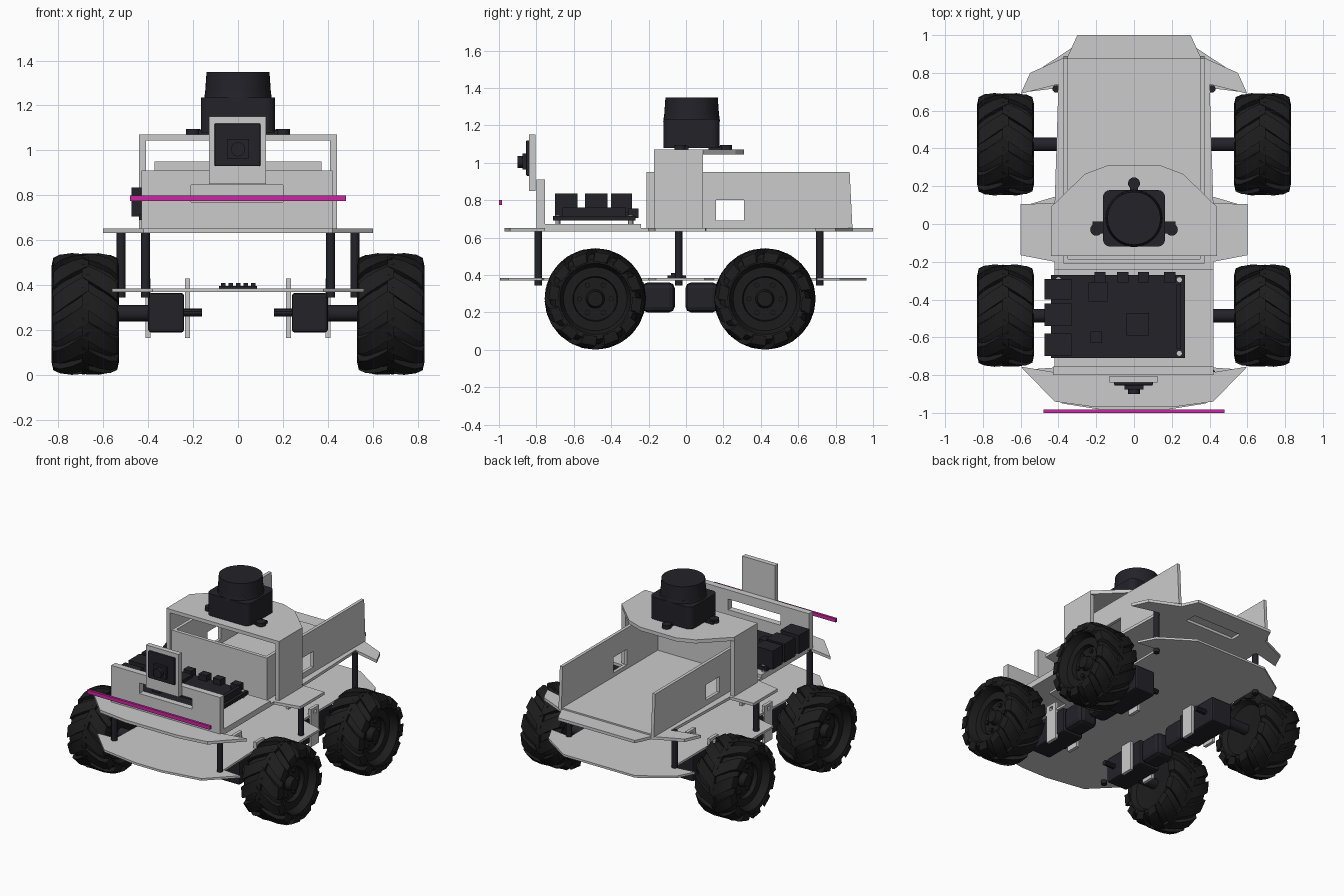
import bpy, bmesh, math
from mathutils import Matrix, Vector

if "Cube" in bpy.data.objects:
    bpy.data.objects.remove(bpy.data.objects["Cube"])


def mat(name, rgb):
    m = bpy.data.materials.new(name)
    m.diffuse_color = (*rgb, 1)
    m.use_nodes = True
    m.node_tree.nodes["Principled BSDF"].inputs["Base Color"].default_value = m.diffuse_color
    return m


RUBBER = mat("rubber", (0.012, 0.012, 0.012))
DARK = mat("dark_plastic", (0.016, 0.016, 0.022))
PINK = mat("magenta", (0.6, 0.02, 0.36))


def finish(bm, name, m=None, smooth=False):
    bmesh.ops.recalc_face_normals(bm, faces=bm.faces[:])
    me = bpy.data.meshes.new(name)
    bm.to_mesh(me)
    bm.free()
    ob = bpy.data.objects.new(name, me)
    bpy.context.collection.objects.link(ob)
    if m:
        me.materials.append(m)
    if smooth:
        bpy.ops.object.select_all(action='DESELECT')
        ob.select_set(True)
        bpy.context.view_layer.objects.active = ob
        bpy.ops.object.shade_smooth_by_angle(angle=math.radians(35))
    return ob


def box(name, x0, x1, y0, y1, z0, z1, m=None, bevel=0):
    bm = bmesh.new()
    bmesh.ops.create_cube(bm, size=1)
    for v in bm.verts:
        v.co = ((x0 + x1) / 2 + v.co.x * (x1 - x0), (y0 + y1) / 2 + v.co.y * (y1 - y0),
                (z0 + z1) / 2 + v.co.z * (z1 - z0))
    if bevel:
        bmesh.ops.bevel(bm, geom=bm.edges[:], offset=bevel, segments=2, profile=0.5, affect='EDGES')
    return finish(bm, name, m)


def plate(name, pts, z0, z1, m=None):
    """Extruded outline in the xy plane."""
    bm = bmesh.new()
    f = bm.faces.new([bm.verts.new((x, y, z0)) for x, y in pts])
    top = bmesh.ops.extrude_face_region(bm, geom=[f])["geom"]
    bmesh.ops.translate(bm, vec=(0, 0, z1 - z0), verts=[v for v in top if isinstance(v, bmesh.types.BMVert)])
    return finish(bm, name, m)


def symmetric(half):
    return half + [(-x, y) for x, y in reversed(half)]


def rod(name, p, q, r, m, seg=16, r2=None):
    p, q = Vector(p), Vector(q)
    bm = bmesh.new()
    rot = (q - p).to_track_quat('Z', 'Y').to_matrix().to_4x4()
    bmesh.ops.create_cone(bm, cap_ends=True, segments=seg, radius1=r, radius2=r if r2 is None else r2,
                          depth=(q - p).length, matrix=Matrix.Translation((p + q) / 2) @ rot)
    return finish(bm, name, m, True)


def cut(ob, *bounds):
    c = box("cutter", *bounds)
    c.hide_render = True
    mod = ob.modifiers.new("hole", 'BOOLEAN')
    mod.object = c
    mod.operation = 'DIFFERENCE'
    bpy.context.view_layer.objects.active = ob
    bpy.ops.object.modifier_apply(modifier=mod.name)
    bpy.data.objects.remove(c)


def wheel(name, s, y):
    """Lathed tyre and rim plus two rows of slanted lugs; s is the side."""
    c = Vector((s * 0.68, y, 0.272))

    def at(r, u, a):
        return c + Vector((s * u, r * math.cos(a), r * math.sin(a)))
    prof = [(0.001, 0.10), (0.04, 0.10), (0.05, 0.06), (0.115, 0.06), (0.12, 0.09), (0.17, 0.09),
            (0.19, 0.14), (0.215, 0.145), (0.24, 0.11), (0.25, 0), (0.24, -0.11), (0.215, -0.145),
            (0.19, -0.14), (0.17, -0.11), (0.001, -0.10)]
    bm = bmesh.new()
    n = 40
    rings = [[bm.verts.new(at(r, u, 2 * math.pi * i / n)) for r, u in prof] for i in range(n)]
    for i in range(n):
        a, b = rings[i], rings[(i + 1) % n]
        for k in range(len(prof) - 1):
            bm.faces.new((a[k], b[k], b[k + 1], a[k + 1]))
    for row in (1, -1):
        for i in range(12):
            base = 2 * math.pi * (i + (0.5 if row < 0 else 0)) / 12
            st = []
            for r, u in ((0.27, -0.015), (0.271, 0.06), (0.266, 0.11), (0.25, 0.142), (0.21, 0.151)):
                ang = base + 2.6 * u
                st.append([bm.verts.new(at(rr, row * u, ang + w))
                           for rr, w in ((0.2, -0.18), (r, -0.165), (r, 0.165), (0.2, 0.18))])
            for a, b in zip(st, st[1:]):
                for k in range(4):
                    bm.faces.new((a[k], a[(k + 1) % 4], b[(k + 1) % 4], b[k]))
            bm.faces.new(st[0])
            bm.faces.new(st[-1])
    finish(bm, name, RUBBER, True)
    # wheel bolts
    for i in range(6):
        p = c + Vector((0, 0.085 * math.cos(i * math.pi / 3), 0.085 * math.sin(i * math.pi / 3)))
        rod(name + "_bolt", p + Vector((s * 0.05, 0, 0)), p + Vector((s * 0.075, 0, 0)), 0.014, RUBBER, 8)


# wheels, axles, motors and brackets
for s, side in ((1, "right"), (-1, "left")):
    for y, d, end in ((-0.485, 1, "front"), (0.422, -1, "rear")):
        tag = f"{end}_{side}"
        wheel("wheel_" + tag, s, y)
        rod("axle_" + tag, (s * 0.39, y, 0.275), (s * 0.6, y, 0.275), 0.036, DARK)
        rod("shaft_" + tag, (s * 0.16, y, 0.278), (s * 0.25, y, 0.278), 0.018, DARK, 10)
        xa, xb = sorted((s * 0.24, s * 0.40))
        ys = sorted((y - d * 0.07, y + d * 0.26))
        box("gearbox_" + tag, xa, xb, *ys, 0.19, 0.365, DARK, 0.012)
        ys = sorted((y + d * 0.25, y + d * 0.425))
        box("motor_" + tag, xa + 0.01, xb - 0.01, *ys, 0.20, 0.36, DARK, 0.03)
        for x in (0.225, 0.40):
            yb = y + d * 0.15
            b = box("bracket_" + tag, s * x - 0.011, s * x + 0.011, yb - 0.045, yb + 0.045, 0.165, 0.43)
            cut(b, s * x - 0.05, s * x + 0.05, yb - 0.014, yb + 0.014, 0.385, 0.412)

# lower and upper chassis decks, pinched around the wheels
lower = symmetric([(0.1, -0.995), (0.38, -0.95), (0.56, -0.77), (0.42, -0.76), (0.40, -0.2), (0.57, -0.16),
                   (0.57, 0.1), (0.40, 0.15), (0.40, 0.72), (0.56, 0.70), (0.5, 0.82), (0.28, 0.965)])
plate("lower_deck", lower, 0.37, 0.385)
upper = symmetric([(0.2, -0.97), (0.42, -0.94), (0.60, -0.755), (0.42, -0.785), (0.42, -0.2), (0.60, -0.165),
                   (0.60, 0.105), (0.42, 0.11), (0.40, 0.74), (0.60, 0.69), (0.55, 0.8),
                   (0.35, 0.89), (0.30, 1.0)])
deck = plate("upper_deck", upper, 0.632, 0.652)
cut(deck, -0.17, 0.21, 0.77, 0.855, 0.5, 0.8)

# posts between the decks
for s in (1, -1):
    for x, y in ((0.412, -0.79), (0.52, -0.04), (0.412, 0.715)):
        rod("post", (s * x, y, 0.345), (s * x, y, 0.645), 0.02, DARK, 12)

# small sensor board on the lower deck
box("sensor_board", -0.085, 0.085, -0.10, 0.0, 0.385, 0.397, DARK)
for i in range(5):
    box("sensor_chip", -0.075 + i * 0.033, -0.055 + i * 0.033, -0.08, -0.05, 0.395, 0.41, DARK)

# front bumper wall with window
bay = box("computer_bay_floor", -0.42, 0.42, -0.80, -0.24, 0.65, 0.672)
wall = box("front_wall", -0.43, 0.42, -0.80, -0.755, 0.65, 0.91)
cut(wall, -0.21, 0.20, -0.9, -0.7, 0.77, 0.845)

# camera on its mount
box("camera_mount", -0.13, 0.125, -0.84, -0.805, 0.85, 1.15)
box("camera_board", -0.105, 0.10, -0.855, -0.835, 0.93, 1.12, DARK, 0.006)
box("camera_body", -0.05, 0.05, -0.875, -0.85, 0.965, 1.05, DARK)
rod("camera_lens", (0, -0.87, 1.005), (0, -0.90, 1.005), 0.032, DARK)
box("front_light_bar", -0.48, 0.48, -1.0, -0.983, 0.775, 0.80, PINK)

# onboard computer with ports and chips
box("computer_board", -0.44, 0.27, -0.71, -0.27, 0.69, 0.715, DARK)
for y0, y1 in ((-0.70, -0.58), (-0.54, -0.42), (-0.40, -0.29)):
    box("computer_port", -0.475, -0.33, y0, y1, 0.705, 0.835, DARK)
for x in (-0.18, -0.06, 0.05, 0.19):
    box("side_port", x - 0.03, x + 0.03, -0.31, -0.255, 0.705, 0.755, DARK)
for x, y, h in ((0.02, -0.53, 0.06), (-0.19, -0.36, 0.05), (-0.2, -0.6, 0.03)):
    box("chip", x - h, x + h, y - h, y + h, 0.71, 0.735, DARK)
box("pin_header", 0.225, 0.25, -0.66, -0.32, 0.71, 0.76, DARK)
for x in (-0.40, 0.24):
    for y in (-0.685, -0.295):
        rod("board_spacer", (x, y, 0.665), (x, y, 0.72), 0.014, None, 8)

# cargo bin: floor, front wall and two side walls with openings
plate("bin_floor", symmetric([(0.36, -0.2), (0.36, 0.88), (0.30, 0.97)][:2]), 0.65, 0.662)
box("bin_front_wall", -0.37, 0.36, -0.21, -0.185, 0.65, 0.95)
for s in (1, -1):
    xa, xb = sorted((s * 0.35, s * 0.372))
    bm = bmesh.new()
    vs = [bm.verts.new((x, y, z)) for x in (xa, xb)
          for y, z in ((-0.21, 0.65), (0.89, 0.65), (0.875, 0.95), (-0.21, 0.95))]
    bm.faces.new(vs[:4])
    bm.faces.new(vs[4:])
    for k in range(4):
        j = (k + 1) % 4
        bm.faces.new((vs[k], vs[j], vs[j + 4], vs[k + 4]))
    side = finish(bm, "bin_side_wall")
    cut(side, xa - 0.1, xb + 0.1, 0.16, 0.31, 0.69, 0.80)

# scanner arch
for s in (1, -1):
    xa, xb = sorted((s * 0.41, s * 0.44))
    box("arch_leg", xa, xb, -0.17, 0.09, 0.65, 1.05)
plate("arch_top", symmetric([(0.44, -0.17), (0.44, 0.09), (0.26, 0.265), (0.14, 0.31)]), 1.045, 1.07)

# scanner: rounded base, fixing ears, turning head
C = (0, 0.03)
base = [(C[0] + sx * 0.125 + 0.04 * math.cos(a), C[1] + sy * 0.11 + 0.04 * math.sin(a))
        for sx, sy, q in ((1, 1, 0), (-1, 1, 1), (-1, -1, 2), (1, -1, 3))
        for a in [(q + t / 4) * math.pi / 2 for t in range(5)]]
plate("scanner_base", base, 1.08, 1.235, DARK)
rod("scanner_collar", (0, 0.03, 1.22), (0, 0.03, 1.255), 0.152, DARK, 40, 0.147)
rod("scanner_head", (0, 0.03, 1.25), (0, 0.03, 1.35), 0.147, DARK, 40, 0.14)
for x, y in ((0, 0.215), (-0.2, -0.03), (0.2, -0.03)):
    rod("scanner_ear", (x, y, 1.07), (x, y, 1.095), 0.032, DARK)
    xi, yi = x * 0.6, 0.03 + (y - 0.03) * 0.6
    box("ear_arm", min(x, xi) - 0.02, max(x, xi) + 0.02, min(y, yi) - 0.02, max(y, yi) + 0.02, 1.068, 1.09, DARK)
